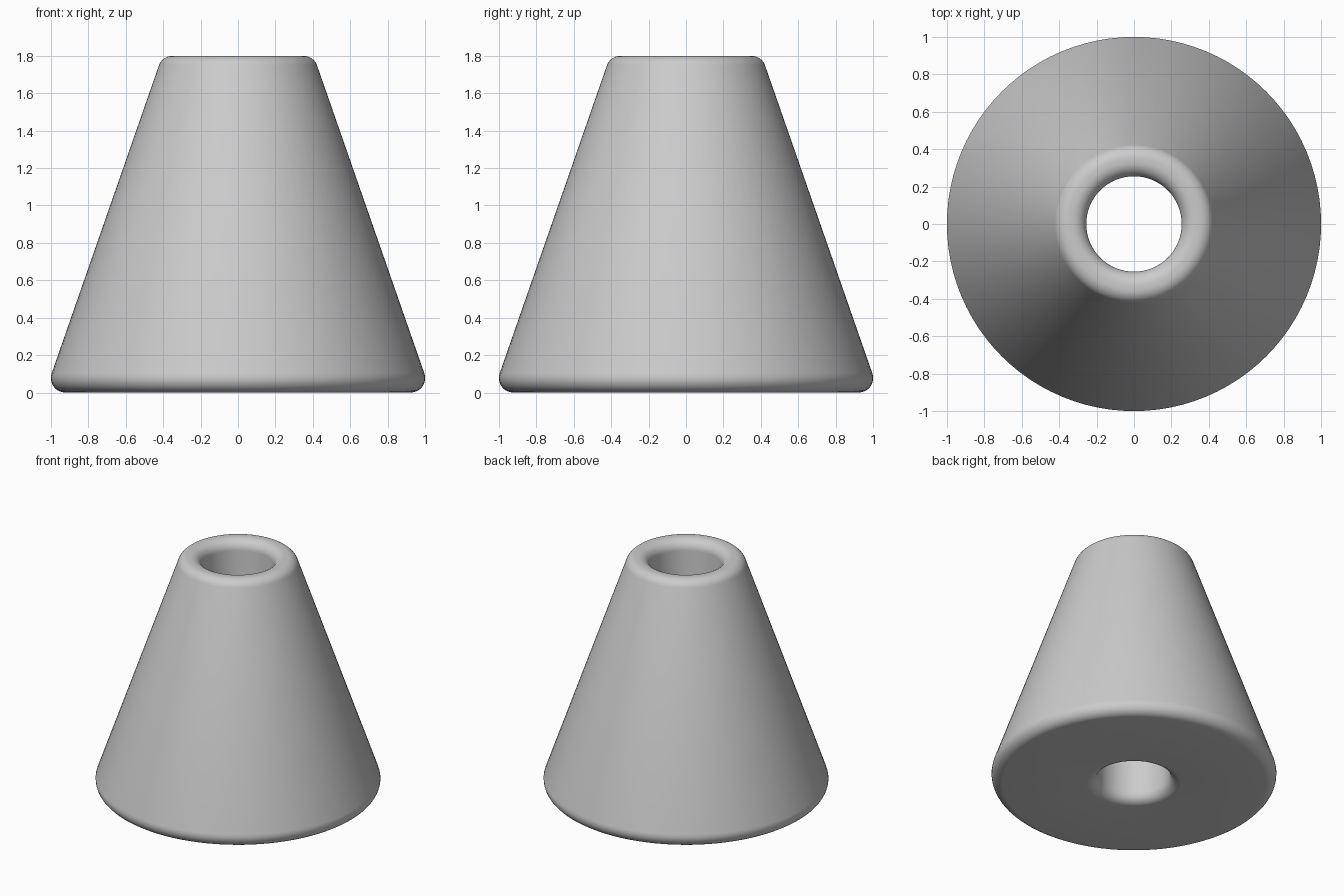
import bpy, bmesh, math
from mathutils import Vector

cube = bpy.data.objects.get("Cube")
if cube:
    bpy.data.objects.remove(cube)

HEIGHT = 1.8
BASE, TOP, BORE = 1.032, 0.405, 0.255   # radii at the unrounded corners
ROUND = 0.077                           # edge rounding radius
STEPS, SIDES = 8, 96


def fillet(prev, corner, nxt):
    """Arc points that round one corner of the profile."""
    a, b = (prev - corner).normalized(), (nxt - corner).normalized()
    half = a.angle(b) / 2
    centre = corner + (a + b).normalized() * (ROUND / math.sin(half))
    start = (corner + a * (ROUND / math.tan(half)) - centre).normalized()
    end = (corner + b * (ROUND / math.tan(half)) - centre).normalized()
    return [centre + start.slerp(end, i / STEPS) * ROUND for i in range(STEPS + 1)]


# Cross-section of the wall: bore, base and sloping side
corners = [Vector(p) for p in ((BORE, 0), (BASE, 0), (TOP, HEIGHT), (BORE, HEIGHT))]
profile = []
for i, corner in enumerate(corners):
    profile += fillet(corners[i - 1], corner, corners[(i + 1) % len(corners)])

# Revolve the closed section around the vertical axis
bm = bmesh.new()
verts = [bm.verts.new((p.x, 0, p.y)) for p in profile]
edges = [bm.edges.new((verts[i - 1], verts[i])) for i in range(len(verts))]
bmesh.ops.spin(bm, geom=verts + edges, cent=(0, 0, 0), axis=(0, 0, 1),
               angle=math.tau, steps=SIDES, use_merge=True)
bmesh.ops.remove_doubles(bm, verts=bm.verts, dist=0.0001)
bmesh.ops.recalc_face_normals(bm, faces=bm.faces)
mesh = bpy.data.meshes.new("hollow_cone")
bm.to_mesh(mesh)
bm.free()

# Plain grey finish
grey = bpy.data.materials.new("light_grey")
grey.use_nodes = True
colour = (0.6, 0.6, 0.6, 1)
grey.diffuse_color = colour
grey.node_tree.nodes["Principled BSDF"].inputs["Base Color"].default_value = colour
mesh.materials.append(grey)

cone = bpy.data.objects.new("hollow_cone", mesh)
bpy.context.collection.objects.link(cone)
bpy.ops.object.select_all(action='DESELECT')
cone.select_set(True)
bpy.context.view_layer.objects.active = cone
bpy.ops.object.shade_smooth_by_angle(angle=math.radians(40))
